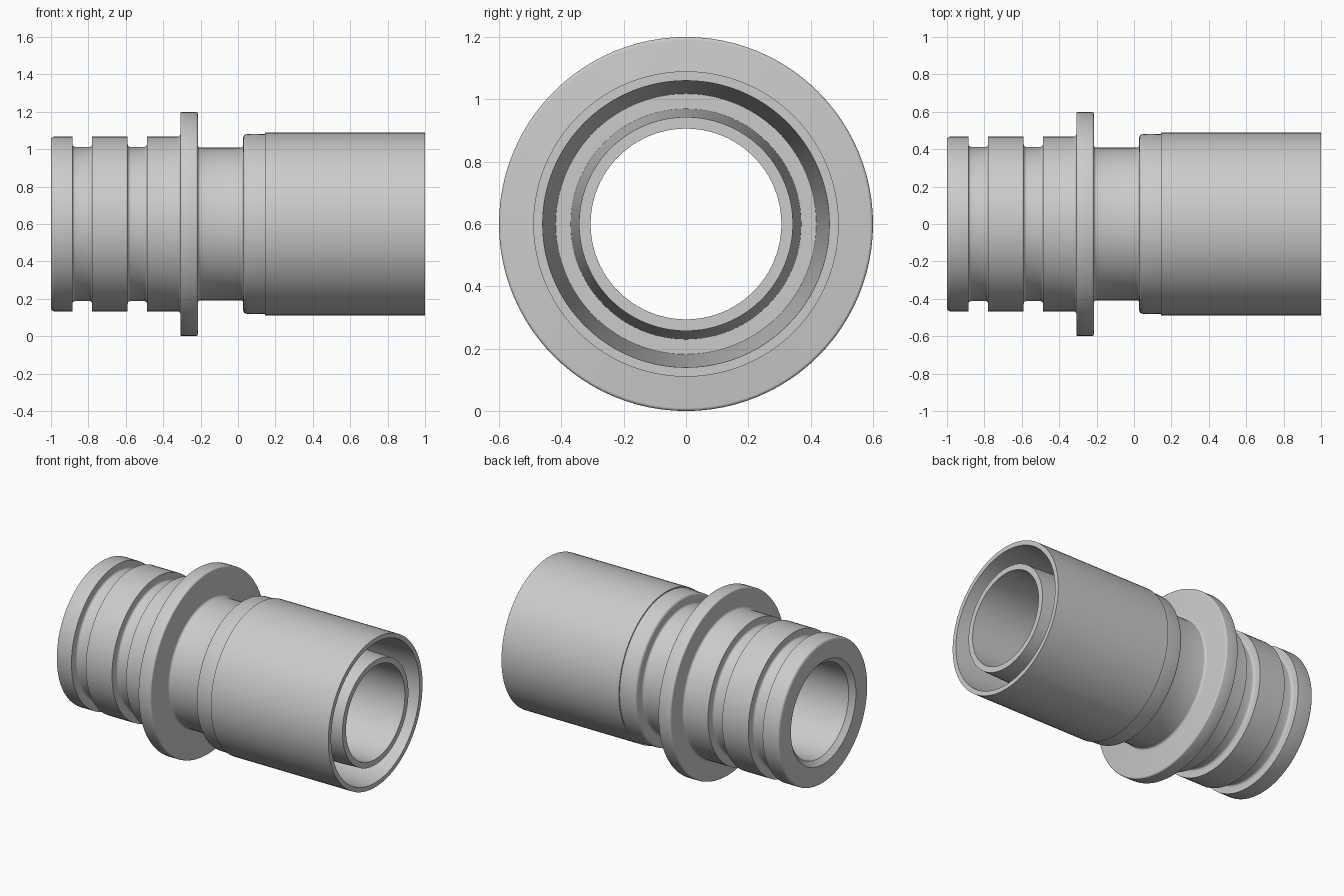
import bpy, bmesh, math

if "Cube" in bpy.data.objects:
    bpy.data.objects.remove(bpy.data.objects["Cube"])

SEGMENTS = 96
AXIS_HEIGHT = 0.6

grey = bpy.data.materials.new("light_grey")
grey.diffuse_color = (0.60, 0.60, 0.60, 1)
grey.use_nodes = True
grey.node_tree.nodes["Principled BSDF"].inputs["Base Color"].default_value = grey.diffuse_color


def lathe(name, profile):
    """Spin a closed (x, radius) profile around the x axis."""
    bm = bmesh.new()
    rings = []
    for i in range(SEGMENTS):
        a = 2 * math.pi * i / SEGMENTS
        rings.append([bm.verts.new((x, r * math.sin(a), AXIS_HEIGHT + r * math.cos(a)))
                      for x, r in profile])
    n = len(profile)
    for i in range(SEGMENTS):
        a, b = rings[i], rings[(i + 1) % SEGMENTS]
        for j in range(n):
            k = (j + 1) % n
            bm.faces.new((a[j], a[k], b[k], b[j]))
    bmesh.ops.recalc_face_normals(bm, faces=bm.faces)
    mesh = bpy.data.meshes.new(name)
    bm.to_mesh(mesh)
    bm.free()
    mesh.materials.append(grey)
    ob = bpy.data.objects.new(name, mesh)
    bpy.context.collection.objects.link(ob)
    bpy.context.view_layer.objects.active = ob
    ob.select_set(True)
    bpy.ops.object.shade_smooth_by_angle(angle=math.radians(35))
    ob.select_set(False)


def arc(cx, cr, rad, start, end, steps=4):
    """Points of a rounded corner, angles in degrees."""
    return [(cx + rad * math.cos(math.radians(start + (end - start) * i / steps)),
             cr + rad * math.sin(math.radians(start + (end - start) * i / steps)))
            for i in range(steps + 1)]


def groove(x0, x1, rib=0.467, floor=0.412, f=0.015):
    """Square groove with filleted floor corners."""
    return ([(x0, rib)] + arc(x0 + f, floor + f, f, 180, 270)
            + arc(x1 - f, floor + f, f, 270, 360) + [(x1, rib)])


outer = [(-1, 0.45)] + arc(-0.983, 0.45, 0.017, 180, 90)       # barbed end
outer += groove(-0.885, -0.78) + groove(-0.59, -0.487)         # seal grooves
outer += arc(-0.323, 0.482, 0.015, 270, 360)                   # flange root
outer += arc(-0.298, 0.59, 0.01, 180, 90)                      # flange rim
outer += arc(-0.225, 0.59, 0.01, 90, 0)
outer += arc(-0.2, 0.423, 0.015, 180, 270)                     # neck
outer += arc(0.013, 0.423, 0.015, 270, 360)
outer += arc(0.046, 0.462, 0.018, 180, 90)                     # collar
outer += [(0.145, 0.482), (0.145, 0.49), (1, 0.49)]            # sleeve

# Tapered socket between sleeve and inner tube, then the bore
inner = [(1, 0.46), (0.15, 0.418), (0.15, 0.37), (1, 0.343),
         (1, 0.306), (-0.97, 0.306), (-1, 0.338)]

lathe("pipe_adapter", outer + inner)
